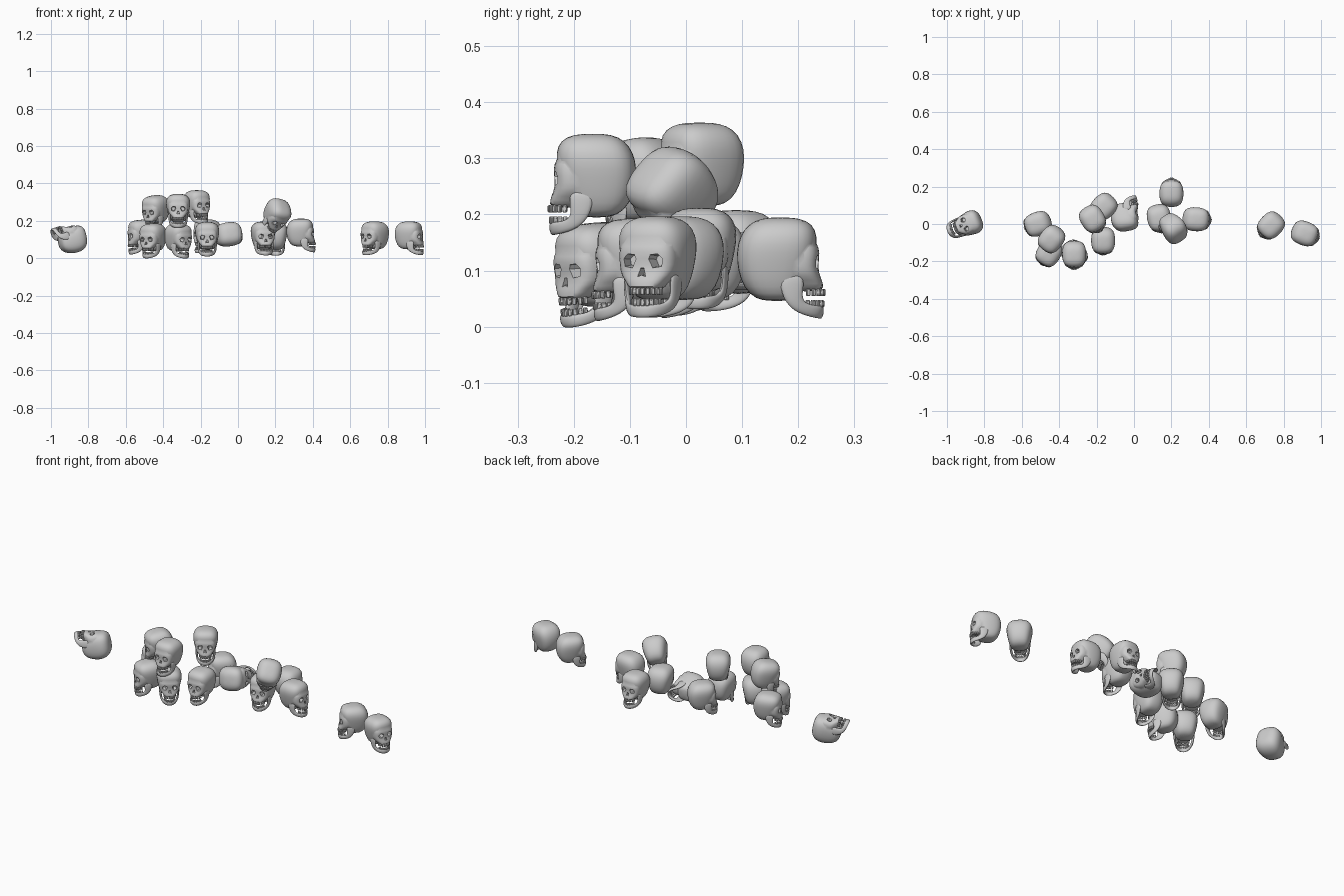
import bpy, bmesh, math
from mathutils import Matrix, Vector

if "Cube" in bpy.data.objects:
    bpy.data.objects.remove(bpy.data.objects["Cube"])


def make_obj(name, bm):
    bmesh.ops.recalc_face_normals(bm, faces=bm.faces)
    me = bpy.data.meshes.new(name)
    bm.to_mesh(me)
    bm.free()
    ob = bpy.data.objects.new(name, me)
    bpy.context.collection.objects.link(ob)
    return ob


def baked(ob, name):
    """Apply the modifiers and return the finished mesh."""
    dg = bpy.context.evaluated_depsgraph_get()
    dg.update()
    me = bpy.data.meshes.new_from_object(ob.evaluated_get(dg))
    me.name = name
    me.shade_smooth()
    me.set_sharp_from_angle(angle=math.radians(40))
    return me


def ring_stack(name, rings, n=16, power=2.8):
    """Closed loft of rounded rings: (z, front y, back y, half width)."""
    bm = bmesh.new()
    loops = []
    for z, yf, yb, hw in rings:
        loop = []
        for i in range(n):
            a = 2 * math.pi * i / n
            c, s = math.cos(a), math.sin(a)
            x = hw * math.copysign(abs(c) ** (2 / power), c)
            y = (yf + yb) / 2 + (yb - yf) / 2 * math.copysign(abs(s) ** (2 / power), s)
            loop.append(bm.verts.new((x, y, z)))
        loops.append(loop)
    for a, b in zip(loops, loops[1:]):
        for i in range(n):
            bm.faces.new((a[i], a[(i + 1) % n], b[(i + 1) % n], b[i]))
    bm.faces.new(loops[0])
    bm.faces.new(loops[-1])
    ob = make_obj(name, bm)
    ob.modifiers.new("round", 'SUBSURF').levels = 1
    return ob


def prism(name, outline, y0, y1):
    """Cutter: x/z outline extruded along y, narrowing inward."""
    bm = bmesh.new()
    cx = sum(p[0] for p in outline) / len(outline)
    cz = sum(p[1] for p in outline) / len(outline)
    a = [bm.verts.new((x, y0, z)) for x, z in outline]
    b = [bm.verts.new((cx + (x - cx) * .6, y1, cz + (z - cz) * .6)) for x, z in outline]
    bm.faces.new(a)
    bm.faces.new(b)
    for i in range(len(a)):
        j = (i + 1) % len(a)
        bm.faces.new((a[i], a[j], b[j], b[i]))
    ob = make_obj(name, bm)
    ob.hide_render = True
    return ob


# cranium and face, fused, with sockets and nose cut in
cranium = ring_stack("cranium_source", [
    (-.062, -.020, .030, .030), (-.050, -.038, .056, .045), (-.022, -.052, .072, .055),
    (.010, -.062, .078, .062), (.040, -.068, .077, .067), (.066, -.066, .066, .062),
    (.083, -.050, .046, .044), (.088, -.020, .018, .018)])
face = ring_stack("face_source", [
    (.066, -.050, 0, .040), (.042, -.067, 0, .050), (.026, -.073, 0, .055), (.000, -.068, 0, .055),
    (-.018, -.073, 0, .050), (-.030, -.078, -.010, .036), (-.045, -.079, -.020, .030)])
socket = [(.009, .012), (.013, .022), (.030, .024), (.041, .013), (.038, -.005), (.018, -.008)]
nose = [(-.004, -.002), (.004, -.002), (.010, -.022), (0, -.018), (-.010, -.022)]
cutters = [prism("socket_cutter_left", socket, -.1, -.040),
           prism("socket_cutter_right", [(-x, z) for x, z in socket], -.1, -.040),
           prism("nose_cutter", nose, -.1, -.048)]
for ob, op in [(face, 'UNION')] + [(c, 'DIFFERENCE') for c in cutters]:
    m = cranium.modifiers.new(op, 'BOOLEAN')
    m.operation, m.solver, m.object = op, 'EXACT', ob
cranium_mesh = baked(cranium, "cranium")

# lower jaw: U-shaped band from upper/front edge to lower/back edge
half = [((.043, -.048, -.012), (.050, .002, -.010)), ((.044, -.042, -.044), (.048, .000, -.048)),
        ((.040, -.042, -.062), (.044, -.018, -.076)), ((.031, -.058, -.068), (.035, -.044, -.088)),
        ((.018, -.072, -.069), (.021, -.067, -.093)), ((0, -.076, -.069), (0, -.074, -.094))]
path = half + [tuple((-x, y, z) for x, y, z in pair) for pair in reversed(half[:-1])]
bm = bmesh.new()
rows = [[bm.verts.new(p) for p in pair] for pair in path]
for a, b in zip(rows, rows[1:]):
    bm.faces.new((a[0], b[0], b[1], a[1]))
jaw = make_obj("jaw_source", bm)
s = jaw.modifiers.new("thick", 'SOLIDIFY')
s.thickness, s.offset = .012, 0
jaw.modifiers.new("round", 'SUBSURF').levels = 2
jaw_mesh = baked(jaw, "lower_jaw")

# two arches of teeth
bm = bmesh.new()
for z, rx, ry, yc in ((-.046, .029, .036, -.042), (-.066, .026, .034, -.042)):
    for i in range(10):
        a = math.radians(-76 + 152 * i / 9)
        p = Vector((rx * math.sin(a), yc - ry * math.cos(a), z))
        bmesh.ops.create_cube(bm, size=1, matrix=Matrix.Translation(p) @ Matrix.Rotation(a, 4, 'Z')
                              @ Matrix.Diagonal((.0075, .007, .013, 1)))
teeth = make_obj("teeth_source", bm)
b = teeth.modifiers.new("soft", 'BEVEL')
b.width, b.segments = .0015, 1
teeth_mesh = baked(teeth, "teeth")

for ob in [cranium, face, jaw, teeth] + cutters:
    bpy.data.objects.remove(ob)

# x, y, z, yaw, pitch, roll of every skull in the scattered heap
places = [
    (-.899, -.005, .100, -90, -78, -22),   # lone, on its back
    (-.515, .000, .118, -70, 5, 0),        # left heap, bottom
    (-.455, -.155, .098, -32, 5, 0),
    (-.320, -.160, .097, 38, 5, 0),
    (-.440, -.080, .248, -38, 10, 0),      # left heap, top
    (-.320, -.165, .256, 0, 0, 0),
    (-.165, -.090, .106, 0, 3, 0),         # middle heap
    (-.165, .090, .120, -45, 0, 0),
    (-.220, .025, .276, 32, 0, 0),
    (-.050, .050, .122, 100, -6, -80),     # lying on its side
    (.135, .030, .108, 12, 0, 0),          # right heap
    (.200, .167, .107, 180, 0, 0),
    (.335, .025, .124, 86, 0, 0),
    (.200, -.015, .230, 16, 50, 20),
    (.730, -.010, .109, -44, 0, 0),        # far right pair
    (.916, -.052, .109, 68, 0, 0),
]
for i, (x, y, z, yaw, pitch, roll) in enumerate(places, 1):
    m = (Matrix.Translation((x, y, z)) @ Matrix.Rotation(math.radians(yaw), 4, 'Z')
         @ Matrix.Rotation(math.radians(pitch), 4, 'X') @ Matrix.Rotation(math.radians(roll), 4, 'Y'))
    for part in (cranium_mesh, jaw_mesh, teeth_mesh):
        ob = bpy.data.objects.new(f"skull_{i}_{part.name}", part)
        bpy.context.collection.objects.link(ob)
        ob.matrix_world = m
